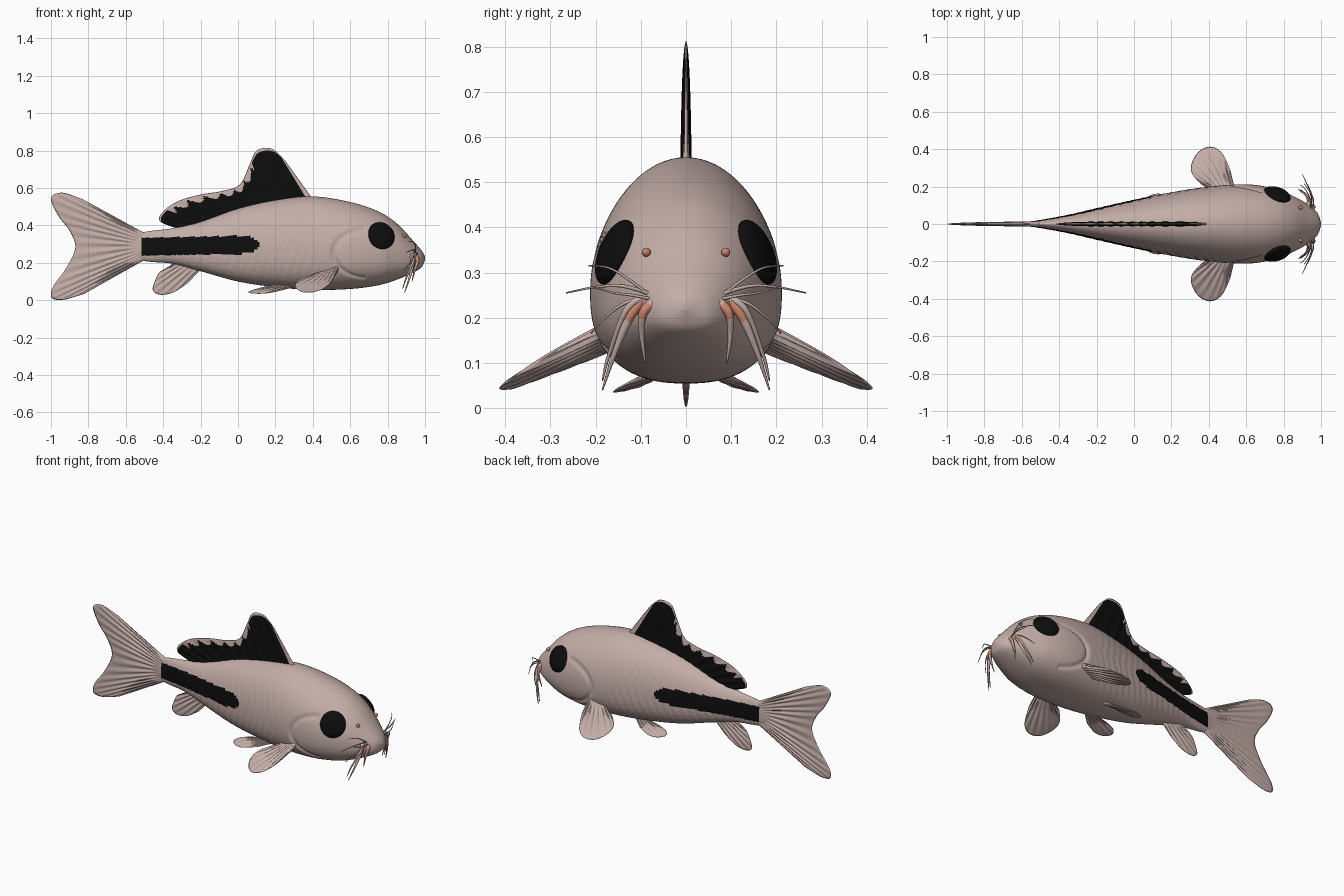
import bpy, bmesh, math
from mathutils import Vector

cube = bpy.data.objects.get("Cube")
if cube:
    bpy.data.objects.remove(cube, do_unlink=True)


def material(name, rgb):
    m = bpy.data.materials.new(name)
    m.use_nodes = True
    m.diffuse_color = (*rgb, 1)
    bsdf = m.node_tree.nodes["Principled BSDF"]
    bsdf.inputs["Base Color"].default_value = (*rgb, 1)
    bsdf.inputs["Roughness"].default_value = 0.6
    return m


SKIN = material("pale pink skin", (0.55, 0.42, 0.39))
BLACK = material("black marking", (0.004, 0.004, 0.004))
CORAL = material("coral flesh", (0.6, 0.23, 0.15))


def spline(pts, t):
    """Smooth curve through the points, t from 0 to 1."""
    n = len(pts) - 1
    i = min(int(t * n), n - 1)
    f = t * n - i
    a, b, c, d = (Vector(pts[max(0, min(n, k))]) for k in range(i - 1, i + 3))
    return b + 0.5 * f * (c - a + f * (2 * a - 5 * b + 4 * c - d + f * (3 * (b - c) + d - a)))


def finish(bm, name, mats):
    bmesh.ops.recalc_face_normals(bm, faces=bm.faces)
    for f in bm.faces:
        f.smooth = True
    me = bpy.data.meshes.new(name)
    bm.to_mesh(me)
    bm.free()
    for m in mats:
        me.materials.append(m)
    ob = bpy.data.objects.new(name, me)
    bpy.context.collection.objects.link(ob)
    return ob


def loft(name, rings, mats, rule=None, caps=True):
    """Skin closed rings; rule(centre, u, ring fraction) picks the material."""
    bm = bmesh.new()
    rows = [[bm.verts.new(p) for p in r] for r in rings]
    n = len(rows[0])
    for i in range(len(rows) - 1):
        for j in range(n):
            k = (j + 1) % n
            f = bm.faces.new((rows[i][j], rows[i][k], rows[i + 1][k], rows[i + 1][j]))
            if rule:
                f.material_index = int(rule(f.calc_center_median(),
                                            (i + 0.5) / (len(rows) - 1), (j + 0.5) / n))
    if caps:
        bm.faces.new(rows[0])
        bm.faces.new(rows[-1])
    bmesh.ops.remove_doubles(bm, verts=bm.verts, dist=1e-5)
    return finish(bm, name, mats)


def fin(name, root, tip, thick, rays, mats=(SKIN,), rule=None, nu=40, nv=110):
    """Thin ribbed blade spread between a root curve and an outer edge curve."""
    mid_r, mid_t = spline(root, 0.5), spline(tip, 0.5)
    normal = (Vector(root[-1]) - Vector(root[0])).cross(mid_t - mid_r).normalized()
    rings = []
    for i in range(nu + 1):
        u = i / nu
        front, back = [], []
        for j in range(nv + 1):
            v = j / nv
            p = spline(root, v).lerp(spline(tip, v), u)
            edge = min(1, 8 * min(v, 1 - v)) ** 0.5
            rib = 0.72 + 0.28 * math.cos(2 * math.pi * rays * v)
            th = thick * (1 - u ** 4) ** 0.5 * edge * (1 - 0.35 * u) * (1 + (rib - 1) * min(1, 3 * u))
            front.append(p + normal * th)
            back.append(p - normal * th)
        rings.append(front + back[::-1])
    fold = (lambda c, u, f: rule(u, 1 - abs(2 * f - 1))) if rule else None
    return loft(name, rings, mats, fold, caps=False)


def tube(name, pts, r0, r1, mats=(SKIN,), rule=None, n=24, sides=8):
    rings = []
    for i in range(n + 1):
        t = i / n
        p = spline(pts, t)
        d = (spline(pts, min(1, t + 0.01)) - spline(pts, max(0, t - 0.01))).normalized()
        a = d.orthogonal() if abs(d.x) > 0.95 else d.cross(Vector((1, 0, 0)))
        a.normalize()
        b = d.cross(a)
        r = r0 + (r1 - r0) * t
        angles = [2 * math.pi * k / sides for k in range(sides)]
        rings.append([p + r * (a * math.cos(q) + b * math.sin(q)) for q in angles])
    return loft(name, rings, mats, rule)


def blob(name, centre, size, mat, facing=(0, 0, 1)):
    bm = bmesh.new()
    bmesh.ops.create_uvsphere(bm, u_segments=32, v_segments=16, radius=1)
    ob = finish(bm, name, [mat])
    ob.location, ob.scale = centre, size
    ob.rotation_euler = Vector(facing).to_track_quat("Z", "Y").to_euler()
    return ob


# Body: x, underside height, back height, half width
stations = [(-.62, .25, .33, .006), (-.5, .21, .365, .022), (-.35, .195, .385, .05),
            (-.2, .155, .42, .085), (0, .1, .49, .13), (.2, .07, .535, .17),
            (.4, .055, .555, .2), (.6, .06, .525, .212), (.75, .08, .475, .19),
            (.85, .11, .41, .15), (.93, .145, .325, .105), (.98, .175, .268, .06),
            (1, .215, .235, .008)]


def body_ring(t, n=120):
    x, lo, hi, w = spline(stations, t)
    zc = lo + 0.42 * (hi - lo)
    ring = []
    for k in range(n):
        a = 2 * math.pi * (k + 0.5) / n
        c, s = math.cos(a), math.sin(a)
        e = 2 / (2.0 if s > 0 else 2.5)
        y = math.copysign(abs(c) ** e, c)
        z = zc + math.copysign(abs(s) ** e, s) * (hi - zc if s > 0 else zc - lo)
        # Gill cover groove and chevron plates along the flanks
        g = math.hypot((x - 0.7) / 0.19, (z - 0.25) / 0.13)
        dip = 0.012 * math.exp(-((g - 1) / 0.06) ** 2) if x < 0.68 else 0
        fade = max(0, min(1, (x + 0.45) * 5, (0.48 - x) * 8))
        plate = ((x + 0.35 * abs(z - 0.3)) / 0.05) % 1
        dip += 0.004 * fade * abs(c) * plate ** 3
        ring.append((x, y * max(w - dip, 0.003), z))
    return ring


def flank_stripe(c, u, f):
    half = 0.048 * max(0, min(1, (0.115 - c.x) / 0.06)) ** 0.5
    return c.x > -0.52 and abs(c.z - 0.296 - 0.02 * c.x) < half


loft("body", [body_ring(i / 260) for i in range(261)], [SKIN, BLACK], flank_stripe)


def upright(pts):
    return [(x, 0, z) for x, z in pts]


# Fins on the centre line
fin("tail_fin", upright([(-.5, .36), (-.52, .29), (-.5, .215)]),
    upright([(-.83, .54), (-.94, .575), (-1, .545), (-.96, .45), (-.9, .37), (-.87, .28),
             (-.92, .17), (-.99, .07), (-.995, .012), (-.93, .003), (-.82, .035)]), .014, 15)


def dorsal_mark(u, v):
    notch = 0.22 * abs(math.sin(v * 42)) if 0.28 < v < 0.78 else 0
    return v > 0.05 and 0.05 < u < 0.94 - notch


fin("dorsal_fin", upright([(.4, .54), (.25, .525), (.1, .495), (0, .47), (-.1, .435),
                           (-.2, .405), (-.3, .375)]),
    upright([(.25, .75), (.18, .81), (.1, .8), (.06, .72), (.01, .62), (-.08, .585), (-.2, .565),
             (-.32, .53), (-.4, .475), (-.42, .425), (-.36, .395)]), .013, 12,
    [SKIN, BLACK], dorsal_mark)
fin("anal_fin", upright([(-.2, .165), (-.27, .19), (-.34, .205)]),
    upright([(-.27, .09), (-.35, .04), (-.42, .03), (-.455, .055), (-.445, .1), (-.42, .15),
             (-.38, .17)]), .012, 7)

# Paired parts
for side, s in (("left", 1), ("right", -1)):
    def flip(pts):
        return [(x, s * y, z) for x, y, z in pts]

    fin(side + "_pectoral_fin", flip([(.54, .18, .18), (.49, .175, .155), (.43, .17, .135)]),
        flip([(.515, .29, .125), (.47, .38, .07), (.41, .413, .045), (.35, .39, .042),
              (.31, .33, .065), (.31, .27, .09), (.36, .21, .12)]), .016, 8)
    fin(side + "_pelvic_fin", flip([(.31, .06, .075), (.26, .07, .08), (.21, .07, .085)]),
        flip([(.23, .13, .052), (.15, .16, .037), (.09, .155, .035), (.055, .12, .042),
              (.08, .085, .055), (.14, .07, .068)]), .011, 6)
    blob(side + "_eye", (.765, s * .157, .345), (.075, .077, .03), BLACK, (.33, s, .43))
    blob(side + "_nostril", (.89, s * .088, .345), (.012, .01, .01), CORAL)
    blob(side + "_mouth_lining", (.95, s * .037, .205), (.03, .026, .016), CORAL)
    # Whiskers: path, base radius
    whiskers = [([(.92, .085, .25), (.935, .12, .21), (.92, .155, .13), (.89, .185, .04)], .016),
                ([(.95, .07, .235), (.96, .095, .21), (.945, .098, .16), (.93, .09, .1)], .014),
                ([(.92, .08, .25), (.94, .13, .22), (.9, .17, .12), (.88, .185, .06)], .01),
                ([(.94, .07, .25), (.95, .14, .27), (.93, .2, .268), (.9, .265, .255)], .005),
                ([(.94, .07, .24), (.95, .12, .28), (.94, .17, .31), (.91, .215, .315)], .004),
                ([(.93, .08, .24), (.94, .13, .235), (.92, .18, .2), (.89, .21, .165)], .005),
                ([(.95, .07, .24), (.96, .12, .25), (.95, .16, .255), (.93, .21, .27)], .004)]
    for i, (path, r) in enumerate(whiskers):
        flesh = (lambda c, u, f: 0.15 < u < 0.4) if r > .012 else None
        tube(f"{side}_whisker_{i + 1}", flip(path), r, .0015, [SKIN, CORAL], flesh)

# Lips
upper = [(.9, .1, .215), (.945, .075, .205), (.965, .04, .228), (.975, .012, .2)]
tube("upper_lip", upper + [(x, -y, z) for x, y, z in upper[::-1]], .012, .012, n=48)
tube("lower_lip", [(.9, .1, .19), (.935, .06, .172), (.95, 0, .165), (.935, -.06, .172),
                   (.9, -.1, .19)], .01, .01, n=32)
